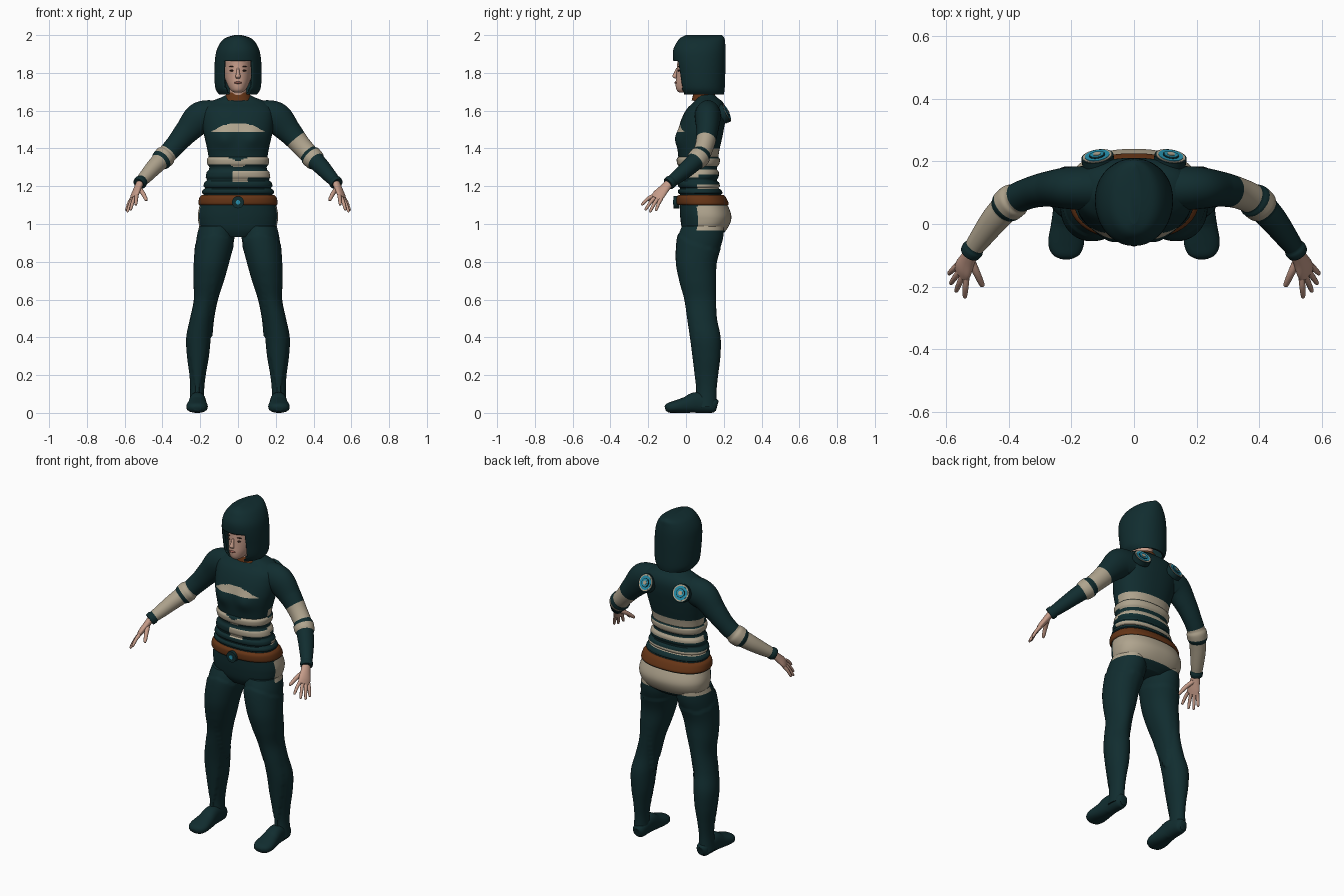
import bpy, bmesh, math
from mathutils import Vector, Matrix

cube = bpy.data.objects.get("Cube")
if cube:
    bpy.data.objects.remove(cube)


def material(name, rgb):
    m = bpy.data.materials.new(name)
    m.use_nodes = True
    m.diffuse_color = (*rgb, 1)
    m.node_tree.nodes["Principled BSDF"].inputs["Base Color"].default_value = (*rgb, 1)
    return m


MATS = [material("dark teal", (.0055, .026, .029)), material("cream", (.43, .37, .27)),
        material("brown leather", (.13, .035, .008)), material("bright blue", (.02, .28, .42)),
        material("skin", (.56, .33, .25)), material("lips", (.36, .13, .1)),
        material("eye brown", (.04, .02, .015))]
DARK, CREAM, BROWN, BLUE, SKIN, LIPS, EYE = range(len(MATS))


def finish(name, bm, angle=50):
    me = bpy.data.meshes.new(name)
    bmesh.ops.recalc_face_normals(bm, faces=bm.faces)
    bm.to_mesh(me)
    bm.free()
    for m in MATS:
        me.materials.append(m)
    me.shade_smooth()
    me.set_sharp_from_angle(angle=math.radians(angle))
    ob = bpy.data.objects.new(name, me)
    bpy.context.collection.objects.link(ob)
    return ob


def spline(keys, t):
    """Catmull-Rom through equally spaced keys, t from 0 to 1."""
    n = len(keys) - 1
    i = min(int(t * n), n - 1)
    f = t * n - i
    a, b, c, d = (keys[min(max(j, 0), n)] for j in range(i - 1, i + 3))
    return [q + .5 * f * (r - p + f * (2 * p - 5 * q + 4 * r - s + f * (3 * (q - r) + s - p)))
            for p, q, r, s in zip(a, b, c, d)]


def loft(name, keys, rows=24, cols=24, power=2, ref=(0, 1, 0), level=False, side=1,
         rule=None, colour=DARK, warp=None, swell=None, caps=True):
    """Skin through oval sections given as x, y, z, half width, half depth."""
    bm = bmesh.new()
    rings = []
    for r in range(rows + 1):
        t = r / rows
        x, y, z, ra, rb = spline(keys, t)
        ahead, back = spline(keys, min(t + .01, 1)), spline(keys, max(t - .01, 0))
        tan = Vector((0, 0, 1)) if level else (Vector(ahead[:3]) - Vector(back[:3])).normalized()
        v = Vector(ref)
        v = (v - tan * v.dot(tan)).normalized()
        u = v.cross(tan)
        grow = swell(t, z) if swell else 0
        ring = []
        for c in range(cols):
            a = 2 * math.pi * c / cols
            ca, sa = math.cos(a), math.sin(a)
            p = Vector((x, y, z)) + u * math.copysign(abs(ca) ** (2 / power), ca) * (ra + grow) \
                + v * math.copysign(abs(sa) ** (2 / power), sa) * (rb + grow)
            if warp:
                p = warp(p)
            ring.append(bm.verts.new((p.x * side, p.y, p.z)))
        rings.append(ring)
    for r in range(rows):
        for c in range(cols):
            d = (c + 1) % cols
            f = bm.faces.new((rings[r][c], rings[r][d], rings[r + 1][d], rings[r + 1][c]))
            f.material_index = rule(f.calc_center_median(), (r + .5) / rows) if rule else colour
    if caps:
        for ring in (rings[0], rings[-1]):
            bm.faces.new(ring).material_index = colour
    return finish(name, bm)


def upright(rows):
    """Turn z, front, back, half width into section keys."""
    return [(0, (f + b) / 2, z, w, (b - f) / 2) for z, f, b, w in rows]


def blob(name, place, size, colour):
    bm = bmesh.new()
    bmesh.ops.create_uvsphere(bm, u_segments=16, v_segments=10, radius=1,
                              matrix=Matrix.Translation(place) @ Matrix.Diagonal((*size, 1)))
    for f in bm.faces:
        f.material_index = colour
    return finish(name, bm)


def disc(name, place, normal, radius, depth, colour):
    bm = bmesh.new()
    turn = Vector(normal).to_track_quat("Z", "Y").to_matrix().to_4x4()
    bmesh.ops.create_cone(bm, cap_ends=True, segments=28, radius1=radius, radius2=radius,
                          depth=depth, matrix=Matrix.Translation(place) @ turn)
    for f in bm.faces:
        f.material_index = colour
    return finish(name, bm, 30)


# Torso with swollen bands, chest patch and rear panels
def torso_rule(p, t):
    x, y, z = p
    if y < .06:
        lens = abs(x) < .14 and 1.485 < z < 1.49 + .045 * (1 - (x / .14) ** 2)
        dipped = z + .02 * max(0, 1 - abs(x) / .05)
        half = (x > -.03 and 1.248 < z < 1.282) or (-.03 < x < .05 and 1.222 < z < 1.25)
        return CREAM if lens or 1.315 < dipped < 1.352 or half else DARK
    bands = ((.965, 1.1), (1.185, 1.21), (1.26, 1.285), (1.31, 1.345), (1.353, 1.4))
    return CREAM if any(a < z < b for a, b in bands) else DARK


def torso_swell(t, z):
    bands = ((1.33, .024), (1.262, .024), (1.21, .018), (1.172, .014))
    return sum(.011 * max(0, 1 - ((z - c) / h) ** 4) for c, h in bands)


def bust(p):
    if p.y < .05:
        p.y -= .018 * math.exp(-((abs(p.x) - .075) / .05) ** 2 - ((p.z - 1.45) / .05) ** 2)
    return p


TORSO = [(.93, .0, .17, .1), (.97, -.02, .215, .19), (1.03, -.03, .24, .212), (1.09, -.033, .225, .205),
         (1.15, -.032, .19, .185), (1.22, -.032, .165, .168), (1.3, -.035, .165, .152),
         (1.38, -.043, .175, .16), (1.45, -.046, .19, .175), (1.5, -.04, .2, .185),
         (1.56, -.022, .21, .19), (1.61, .005, .21, .185), (1.645, .04, .195, .15),
         (1.67, .055, .165, .09), (1.69, .055, .145, .05)]
loft("torso", upright(TORSO), 170, 96, 2.3, level=True, rule=torso_rule, swell=torso_swell, warp=bust)

# Belt, buckle and collar
loft("belt", upright([(1.1, -.042, .222, .204), (1.11, -.05, .226, .21), (1.14, -.05, .212, .204),
                      (1.153, -.04, .2, .192)]), 12, 64, 2.3, level=True, colour=BROWN)
disc("buckle_rim", (0, -.05, 1.115), (0, -1, 0), .032, .03, DARK)
disc("buckle_stud", (0, -.064, 1.115), (0, -1, 0), .012, .008, BLUE)
loft("collar", upright([(1.655, .03, .17, .075), (1.675, .035, .157, .068), (1.695, .04, .15, .06)]),
     8, 40, level=True, colour=BROWN)

# Head and face
loft("neck", upright([(1.65, .04, .14, .05), (1.7, .035, .14, .046), (1.77, .03, .14, .046)]),
     8, 32, level=True, colour=SKIN)
loft("head", upright([(1.695, -.035, .0, .018), (1.71, -.05, .06, .04), (1.74, -.055, .12, .058),
                      (1.78, -.052, .16, .07), (1.84, -.047, .175, .075), (1.9, -.04, .175, .073),
                      (1.95, 0, .15, .045)]), 40, 40, level=True, colour=SKIN)
loft("nose", [(0, -.046, 1.825, .006, .006), (0, -.054, 1.8, .009, .01), (0, -.06, 1.78, .014, .012),
              (0, -.052, 1.77, .008, .006)], 12, 16, level=True, colour=SKIN)
blob("lips", (0, -.054, 1.748), (.02, .007, .006), LIPS)
for s, label in ((1, "left"), (-1, "right")):
    blob(label + "_eye", (s * .031, -.037, 1.812), (.013, .007, .005), EYE)
    blob(label + "_eyebrow", (s * .032, -.037, 1.833), (.017, .006, .003), EYE)

# Bobbed hair with a cut-out below the fringe
hair = loft("hair", upright([(1.685, -.02, .2, .1), (1.72, -.04, .205, .12), (1.8, -.055, .208, .125),
                             (1.87, -.068, .21, .122), (1.92, -.068, .21, .113), (1.96, -.05, .207, .093),
                             (1.985, -.03, .203, .066), (2.0, .0, .19, .02)]), 56, 80, 2.1, level=True)
bm = bmesh.new()
bm.from_mesh(hair.data)
gone = [f for f in bm.faces if f.calc_center_median().z < 1.687 and abs(f.normal.z) > .9]
for f in bm.faces:
    c = f.calc_center_median()
    if c.y < .04 and c.z < 1.865 and abs(c.x) < min(.073, .05 + (c.z - 1.685) * .5) and f not in gone:
        gone.append(f)
bmesh.ops.delete(bm, geom=gone, context="FACES")
bm.to_mesh(hair.data)
bm.free()
shell = hair.modifiers.new("thickness", "SOLIDIFY")
shell.thickness = .012
shell.offset = -1


# Limbs
def leg_rule(p, t):
    return CREAM if p.y > .06 and p.z > .965 else DARK


def stocking(p):
    if p.z < .92 - .35 * (p.y - .05) - .25 * abs(p.x - .12):
        p.x += math.copysign(.004, p.x - .14)
        p.y += math.copysign(.004, p.y - .06)
    return p


def sole(p):
    p.z = max(p.z, 0)
    return p


def arm_swell(t, z):
    return .008 * max(0, 1 - ((t - .6) / .05) ** 4) + .006 * max(0, 1 - ((t - .97) / .04) ** 4)


def left_arm_rule(p, t):
    return CREAM if .37 < t < .535 or .58 < t < .65 else DARK


def right_arm_rule(p, t):
    return CREAM if .53 < t < .62 or .655 < t < .92 else DARK


LEG = [(.115, .09, .99, .09, .11), (.12, .075, .92, .1, .12), (.14, .055, .8, .09, .105),
       (.155, .062, .7, .077, .094), (.17, .075, .6, .06, .08), (.19, .085, .5, .06, .075),
       (.205, .102, .4, .065, .077), (.208, .108, .3, .058, .07), (.21, .108, .2, .043, .058),
       (.212, .108, .12, .037, .05), (.214, .105, .03, .042, .055)]
FOOT = [(.213, .165, .035, .02, .025), (.213, .145, .04, .036, .04), (.214, .06, .055, .043, .055),
        (.215, .0, .042, .05, .043), (.217, -.06, .032, .057, .032), (.217, -.095, .026, .045, .025),
        (.217, -.11, .022, .02, .012)]
ARM = [(.12, .115, 1.575, .08, .07), (.2, .115, 1.56, .085, .068), (.27, .112, 1.49, .066, .057),
       (.33, .1, 1.42, .054, .05), (.385, .075, 1.36, .05, .048), (.44, .02, 1.305, .044, .045),
       (.49, -.045, 1.25, .036, .036), (.525, -.095, 1.212, .028, .027)]
PALM = [(.518, -.088, 1.218, .02, .024), (.532, -.115, 1.187, .018, .029),
        (.545, -.142, 1.157, .016, .036), (.553, -.16, 1.135, .011, .034)]
TIPS = {"index": (.541, -.237, 1.1), "middle": (.57, -.217, 1.073),
        "ring": (.587, -.192, 1.063), "little": (.593, -.16, 1.07)}
ACROSS = Vector((.5, .8, -.3)).normalized()


def finger(name, base, tip, radius, side):
    path = [base.lerp(Vector(tip), k) for k in (0, .45, .9, 1)]
    path[1].z += .006
    keys = [(*p, radius * k, radius * k) for p, k in zip(path, (1.1, 1, .75, .3))]
    loft(name, keys, 10, 12, side=side, ref=ACROSS, colour=SKIN)


for s, label, rule in ((1, "left", left_arm_rule), (-1, "right", right_arm_rule)):
    loft(label + "_leg", LEG, 110, 48, side=s, level=True, rule=leg_rule, warp=stocking)
    loft(label + "_foot", FOOT, 36, 32, 2.3, ref=(0, 0, 1), side=s, warp=sole)
    loft(label + "_arm", ARM, 110, 40, side=s, rule=rule, swell=arm_swell)
    loft(label + "_palm", PALM, 16, 24, ref=ACROSS, side=s, colour=SKIN)
    for i, (kind, tip) in enumerate(TIPS.items()):
        finger(f"{label}_{kind}_finger", Vector((.55, -.153, 1.141)) + ACROSS * (.018 * i - .027),
               tip, .0095, s)
    finger(label + "_thumb", Vector((.522, -.115, 1.185)), (.483, -.2, 1.125), .012, s)

    # Layered round emblem on the shoulder blade
    axis = Vector((s * .15, .9, .42)).normalized()
    centre = Vector((s * .115, .203, 1.585))
    for i, (ring, radius, tone) in enumerate((("rim", .052, DARK), ("edge", .047, CREAM), ("ring", .04, BLUE),
                                              ("groove", .026, DARK), ("core", .022, BLUE),
                                              ("centre", .012, CREAM))):
        disc(f"{label}_back_disc_{ring}", centre + axis * .002 * i, axis, radius, .03, tone)
